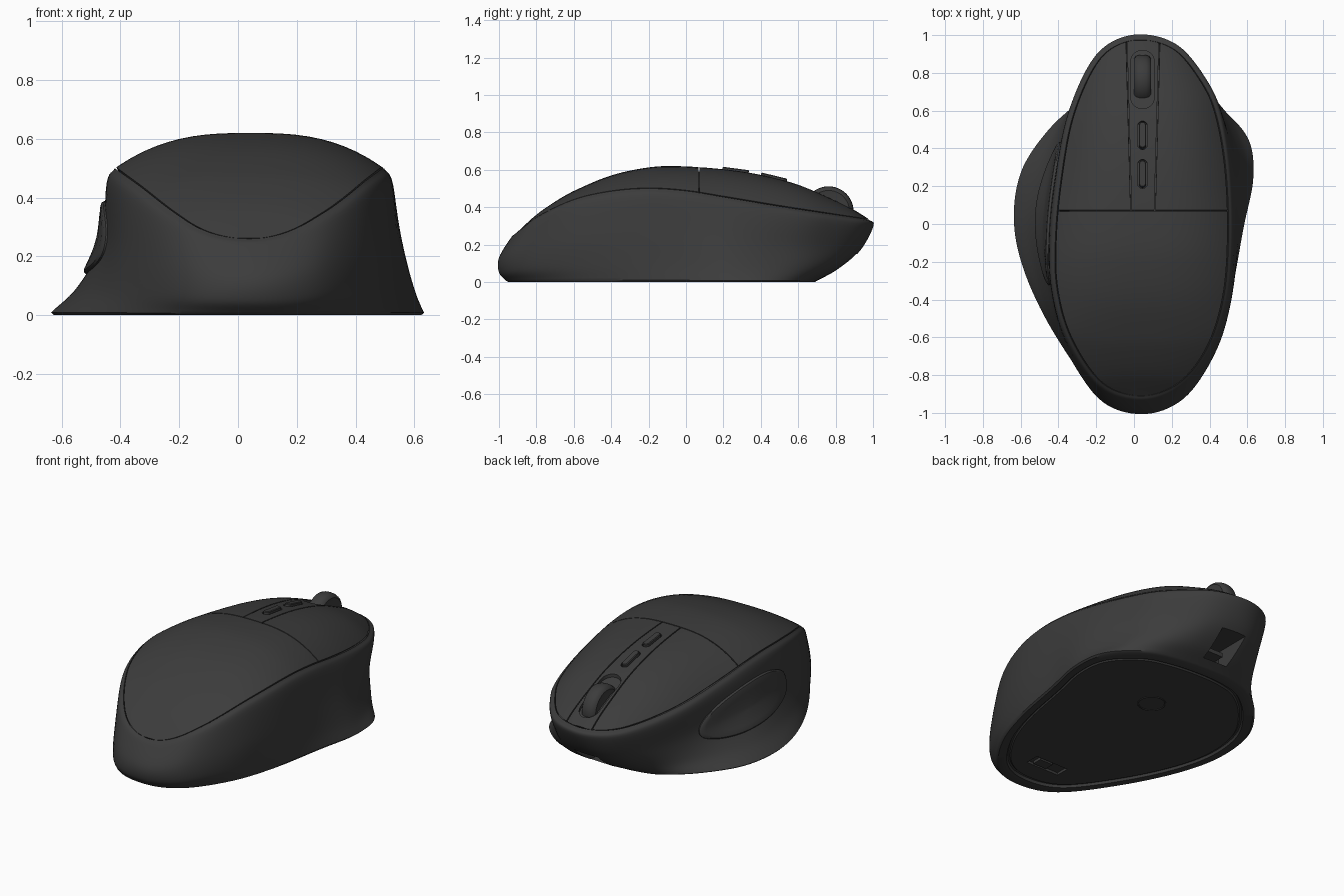
import bpy, bmesh, math
from mathutils import Vector

if "Cube" in bpy.data.objects:
    bpy.data.objects.remove(bpy.data.objects["Cube"])

# plan outlines (x, y), counter-clockwise from the rear, same point count each
RIM = [(.04,-.91),(.24,-.84),(.39,-.65),(.475,-.38),(.50,-.05),(.485,.30),(.435,.58),(.36,.75),(.22,.92),
       (.04,.975),(-.12,.93),(-.23,.80),(-.33,.55),(-.385,.25),(-.415,-.05),(-.41,-.33),(-.335,-.60),(-.17,-.84)]
MID = [(.04,-1.0),(.26,-.92),(.43,-.68),(.515,-.40),(.55,-.04),(.56,.25),(.49,.52),(.385,.72),(.23,.88),
       (.04,.93),(-.12,.90),(-.25,.77),(-.36,.53),(-.43,.25),(-.465,-.02),(-.45,-.30),(-.38,-.60),(-.19,-.91)]
LOW = [(.04,-1.0),(.26,-.92),(.42,-.69),(.515,-.39),(.565,-.03),(.60,.25),(.54,.49),(.42,.67),(.25,.78),
       (.04,.81),(-.13,.79),(-.27,.69),(-.40,.50),(-.51,.25),(-.545,0),(-.50,-.30),(-.395,-.60),(-.19,-.92)]
BASE = [(.04,-.96),(.24,-.89),(.41,-.66),(.51,-.38),(.58,-.02),(.632,.25),(.60,.46),(.44,.62),(.25,.68),
        (.04,.70),(-.14,.69),(-.29,.64),(-.46,.49),(-.60,.27),(-.635,0),(-.57,-.28),(-.41,-.60),(-.19,-.89)]
N = len(RIM)
# heights along y: edge of the top cover and its centre line
RIM_Z = [(-.91,.26),(-.8,.345),(-.6,.44),(-.4,.485),(-.2,.50),(0,.487),(.2,.455),(.5,.405),(.8,.36),(.975,.335)]
CROWN_Z = [(-.91,.26),(-.8,.36),(-.7,.43),(-.6,.487),(-.4,.57),(-.2,.613),(-.05,.62),(.2,.603),(.4,.573),
           (.6,.52),(.8,.435),(.9,.385),(.975,.338)]

def cat(a, b, c, d, t):
    return .5 * (2*b + (c-a)*t + (2*a-5*b+4*c-d)*t*t + (3*b-a-3*c+d)*t**3)

def table(tab, y):
    y = min(max(y, tab[0][0]), tab[-1][0])
    i = next(k for k in range(len(tab)-1) if y <= tab[k+1][0])
    (ya, za), (yb, zb) = tab[i], tab[i+1]
    slope = lambda k: (tab[min(k+1, len(tab)-1)][1]-tab[max(k-1, 0)][1]) / (tab[min(k+1, len(tab)-1)][0]-tab[max(k-1, 0)][0])
    h, t = yb-ya, (y-ya)/(yb-ya)
    return (za*(1+2*t)*(1-t)**2 + h*slope(i)*t*(1-t)**2 + zb*t*t*(3-2*t) + h*slope(i+1)*t*t*(t-1))

def ring(pts, u):
    i = math.floor(u)
    return cat(*[Vector(pts[(i+k) % N]) for k in (-1, 0, 1, 2)], u-i)

def side(u, v):
    """Point on the side wall: u around, v from 0 (base) to 4 (rim)."""
    r = ring(RIM, u)
    tan = ring(RIM, u+.05) - ring(RIM, u-.05)
    out = Vector((tan.y, -tan.x)).normalized()
    h = table(RIM_Z, r.y)
    rows = [ring(BASE, u), ring(LOW, u), ring(MID, u), r + out*.028, r]
    P = [Vector((p.x, p.y, h*f)) for p, f in zip(rows, (.02, .2, .5, .9, 1))]
    P = [2*P[0]-P[1]] + P + [2*P[-1]-P[-2]]
    i = min(int(v), 3)
    return cat(*P[i:i+4], v-i)

dark = bpy.data.materials.new("dark_plastic")
dark.diffuse_color = (.045, .045, .045, 1)
dark.use_nodes = True
dark.node_tree.nodes["Principled BSDF"].inputs["Base Color"].default_value = dark.diffuse_color

def make(name, bm):
    bmesh.ops.remove_doubles(bm, verts=bm.verts, dist=1e-5)
    bmesh.ops.recalc_face_normals(bm, faces=bm.faces)
    me = bpy.data.meshes.new(name)
    bm.to_mesh(me); bm.free()
    ob = bpy.data.objects.new(name, me)
    bpy.context.collection.objects.link(ob)
    me.materials.append(dark)
    return ob

def loft(name, rows, closed=True, caps=True):
    bm = bmesh.new()
    R = [[bm.verts.new(p) for p in row] for row in rows]
    n = len(R[0])
    for a, b in zip(R, R[1:]):
        for i in range(n if closed else n-1):
            j = (i+1) % n
            bm.faces.new((a[i], a[j], b[j], b[i]))
    if closed and caps:
        bm.faces.new(R[0]); bm.faces.new(R[-1])
    return make(name, bm)

def cut(ob, cutter):
    m = ob.modifiers.new("cut", 'BOOLEAN')
    m.operation, m.object, m.solver = 'DIFFERENCE', cutter, 'EXACT'
    cutter.hide_render = True
    cutters.append(cutter)

def pill(name, c, w, l, z0, z1, tilt=0, soft=0):
    """Rounded-end block, long along y."""
    def row(s, z):
        out = []
        for k in range(32):
            a = 2*math.pi*(k+.5)/32
            out.append((s*math.cos(a), s*math.sin(a) + math.copysign(l/2-w/2, math.sin(a)), z))
        return out
    ob = loft(name, [row(w/2, z0), row(w/2, z1-soft), row(w/2-soft, z1)])
    ob.location, ob.rotation_euler.x = c, tilt
    return ob

def box(name, c, size):
    bm = bmesh.new()
    bmesh.ops.create_cube(bm, size=1)
    bmesh.ops.scale(bm, vec=size, verts=bm.verts)
    ob = make(name, bm)
    ob.location = c
    return ob

cutters = []
# side shell with recessed underside and hidden top closure
us = [k/8 for k in range(N*8)]
def base_ring(s, z):
    return [Vector((p.x*s, -.13+(p.y+.13)*s, z)) for p in (ring(BASE, u) for u in us)]
rim = [side(u, 4) for u in us]
inner = [Vector((.04+(p.x-.04)*.96, p.y*.97, p.z-.04)) for p in rim]
rows = [base_ring(.88, .006), base_ring(.89, .014), base_ring(.905, .014), base_ring(.915, 0), base_ring(.985, 0)]
rows += [[side(u, v/6) for u in us] for v in range(25)] + [inner]
body = loft("side_shell", rows)
cut(body, box("port_cutter", (.04, .80, .09), (.16, .24, .12)))
box("port_tongue", (.04, .70, .09), (.10, .10, .025))

# top cover panels
dense = [ring(RIM, k/20) for k in range(N*20+1)]
right, left = dense[:9*20+1], dense[9*20:][::-1]
def edge_x(chain, y):
    for a, b in zip(chain, chain[1:]):
        if a.y <= y <= b.y:
            return a.x + (b.x-a.x)*(y-a.y)/max(b.y-a.y, 1e-9)
    return chain[0].x if y < 0 else chain[-1].x

def top_z(x, y):
    a, b = edge_x(left, y), edge_x(right, y)
    s = abs(2*x-a-b) / max(b-a, 1e-4)
    r = table(RIM_Z, y)
    return r + max(table(CROWN_Z, y)-r, 0)*(1-min(s, 1)**2.8)

def panel(name, y0, y1, fa, fb, drop=0, thick=.018):
    rows = []
    for k in range(57):
        y = (y0+y1)/2 - (y1-y0)/2*math.cos(math.pi*k/56)
        a, b = max(edge_x(left, y)+.005, fa(y)), min(edge_x(right, y)-.005, fb(y))
        if b-a > .004:
            xs = [(a+b)/2 - (b-a)/2*math.cos(math.pi*i/28) for i in range(29)]
            rows.append([(x, y, top_z(x, y)-drop) for x in xs])
    ob = loft(name, rows, closed=False)
    if ob.data.polygons[len(ob.data.polygons)//2].normal.z < 0:
        ob.data.flip_normals()
    if thick:
        m = ob.modifiers.new("thickness", 'SOLIDIFY')
        m.thickness, m.offset = thick, -1
    return ob

seam_l = lambda y: -.015 - .025*(y-.07)/.9
seam_r = lambda y: .11 + .025*(y-.07)/.9
lo, hi = (lambda y: -9), (lambda y: 9)
panel("palm_cover", -.907, .067, lo, hi)
panel("left_button", .073, .972, lo, lambda y: seam_l(y)-.003)
panel("right_button", .073, .972, lambda y: seam_r(y)+.003, hi)
strip = panel("centre_strip", .073, .972, lambda y: seam_l(y)+.003, lambda y: seam_r(y)-.003)
panel("inner_cover", -.907, .972, lo, hi, drop=.022, thick=0)

# scroll wheel in its slot
cut(strip, pill("slot_cutter", (.045, .765, .4), .125, .31, -.3, .3))
prof = [(-.042, .085), (-.046, .112), (-.036, .126), (-.02, .132), (0, .134),
        (.02, .132), (.036, .126), (.046, .112), (.042, .085)]
wheel = loft("scroll_wheel", [[(x, r*math.cos(2*math.pi*k/48), r*math.sin(2*math.pi*k/48))
                               for k in range(48)] for x, r in prof])
wheel.location = (.045, .762, .378)

# two small buttons behind the wheel
for name, y in (("front_mode_button", .47), ("rear_mode_button", .265)):
    tilt = math.atan((top_z(.045, y+.05)-top_z(.045, y-.05))/.1)
    c = (.045, y, top_z(.045, y))
    cut(strip, pill(name+"_cutter", c, .05, .155, -.1, .1, tilt))
    pill(name, c, .038, .142, -.025, .012, tilt, .004)

# thumb pad lying on the left wall
def pad_pt(r, a, h):
    c, s = math.cos(a), math.sin(a)
    e = 2/2.3
    u = 13.72 + 1.36*r*math.copysign(abs(c)**e, c)
    v = 2.0 + .68*r*math.copysign(abs(s)**e, s)
    n = (side(u+.02, v)-side(u-.02, v)).cross(side(u, v+.02)-side(u, v-.02)).normalized()
    return side(u, v) + n*h
angles = [2*math.pi*k/64 for k in range(64)]
loft("thumb_pad", [[pad_pt(r, a, h) for a in angles] for r, h in
     ((1, -.012), (1, .006), (.97, .013), (.9, .016), (.7, .018), (.5, .019), (.3, .02), (.1, .02), (.01, .02))])

# underside details
bpy.ops.mesh.primitive_torus_add(major_radius=.075, minor_radius=.005, major_segments=40,
                                 minor_segments=8, location=(.04, .2, .006))
sensor = bpy.context.object
sensor.name = "sensor_ring"
sensor.data.materials.append(dark)
cut(body, box("switch_cutter", (.04, -.70, .006), (.22, .085, .03)))
box("power_switch", (.07, -.70, .015), (.09, .06, .02))

# bake modifiers, drop helpers, smooth shading
bpy.ops.object.select_all(action='DESELECT')
parts = [o for o in bpy.context.scene.objects if o not in cutters]
for o in parts:
    o.select_set(True)
bpy.context.view_layer.objects.active = body
bpy.ops.object.convert(target='MESH')
for c in cutters:
    bpy.data.objects.remove(c)
bpy.ops.object.shade_smooth_by_angle(angle=math.radians(35))
